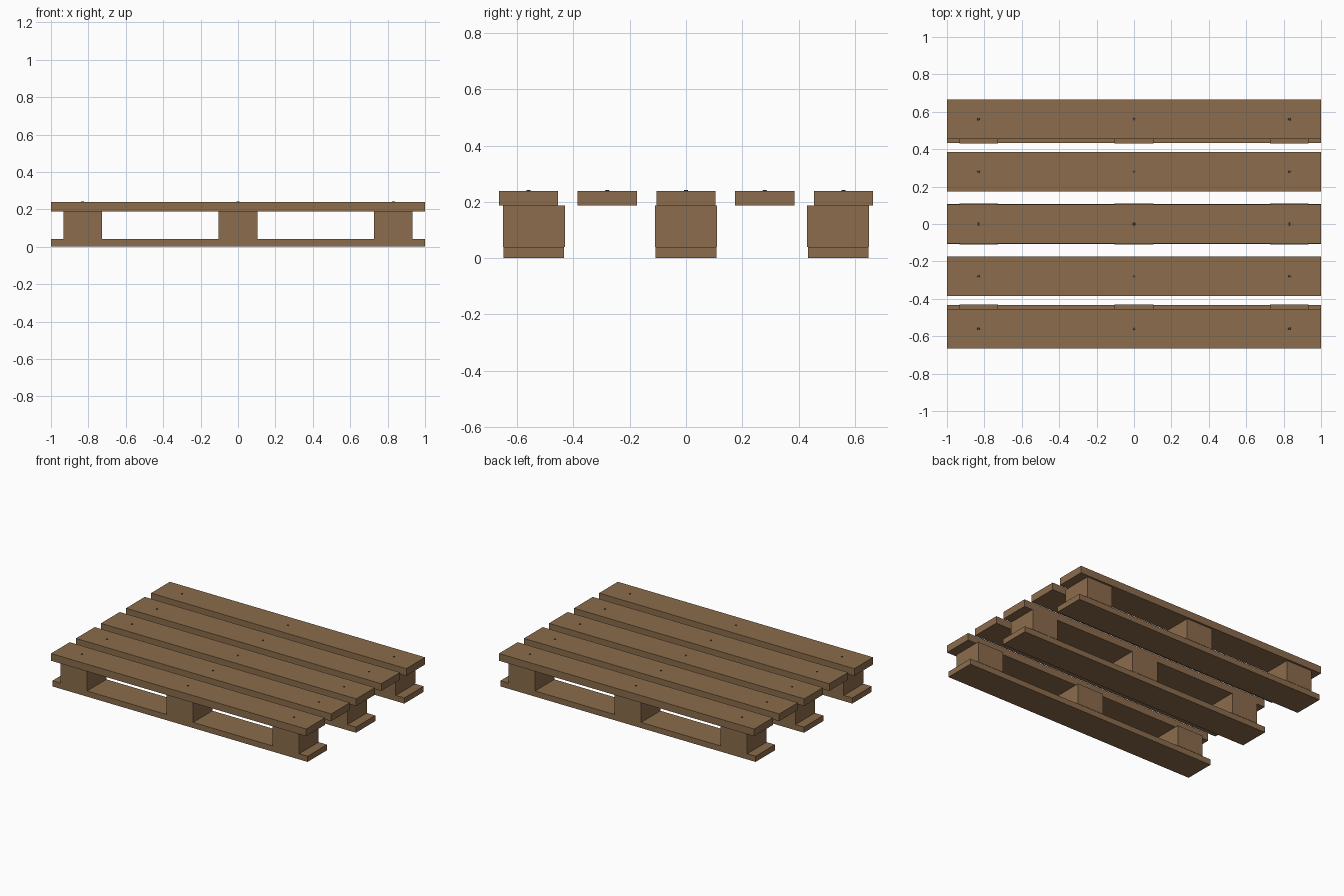
import bpy, bmesh
from mathutils import Matrix, Vector

if "Cube" in bpy.data.objects:
    bpy.data.objects.remove(bpy.data.objects["Cube"])


def material(name, rgb):
    m = bpy.data.materials.new(name)
    m.diffuse_color = (*rgb, 1.0)
    m.use_nodes = True
    m.node_tree.nodes["Principled BSDF"].inputs["Base Color"].default_value = m.diffuse_color
    return m


WOOD = material("brown wood", (0.258, 0.150, 0.072))
STEEL = material("dark steel", (0.06, 0.055, 0.05))


def finish(bm, name, mat):
    me = bpy.data.meshes.new(name)
    bm.to_mesh(me)
    bm.free()
    me.materials.append(mat)
    ob = bpy.data.objects.new(name, me)
    bpy.context.collection.objects.link(ob)
    return ob


def box(name, x, y, z):
    """Box from (min, max) ranges on each axis."""
    bm = bmesh.new()
    size = Vector((x[1] - x[0], y[1] - y[0], z[1] - z[0]))
    mid = Vector((sum(x) / 2, sum(y) / 2, sum(z) / 2))
    bmesh.ops.create_cube(bm, size=1,
                          matrix=Matrix.Translation(mid) @ Matrix.Diagonal((*size, 1)))
    return finish(bm, name, WOOD)


def nail(name, x, y):
    """Small round nail head sitting in the deck surface."""
    bm = bmesh.new()
    bmesh.ops.create_cone(bm, cap_ends=True, segments=8, radius1=0.008, radius2=0.007,
                          depth=0.006, matrix=Matrix.Translation((x, y, 0.239)))
    return finish(bm, name, STEEL)


BLOCK_X = (-0.831, 0.0, 0.831)

# Top deck boards with a row of nails each
for i in range(5):
    y = (i - 2) * 0.28
    box(f"deck_board_{i + 1}", (-1, 1), (y - 0.105, y + 0.105), (0.188, 0.239))
    for j, x in enumerate(BLOCK_X):
        nail(f"nail_{i + 1}_{j + 1}", x, y)

# Three runners: a bottom board carrying three spacer blocks
for i, y in enumerate((-0.541, 0.0, 0.541)):
    box(f"bottom_board_{i + 1}", (-1, 1), (y - 0.108, y + 0.108), (0, 0.04))
    for j, x in enumerate(BLOCK_X):
        box(f"spacer_block_{i + 1}_{j + 1}", (x - 0.103, x + 0.103),
            (y - 0.11, y + 0.11), (0.04, 0.188))
